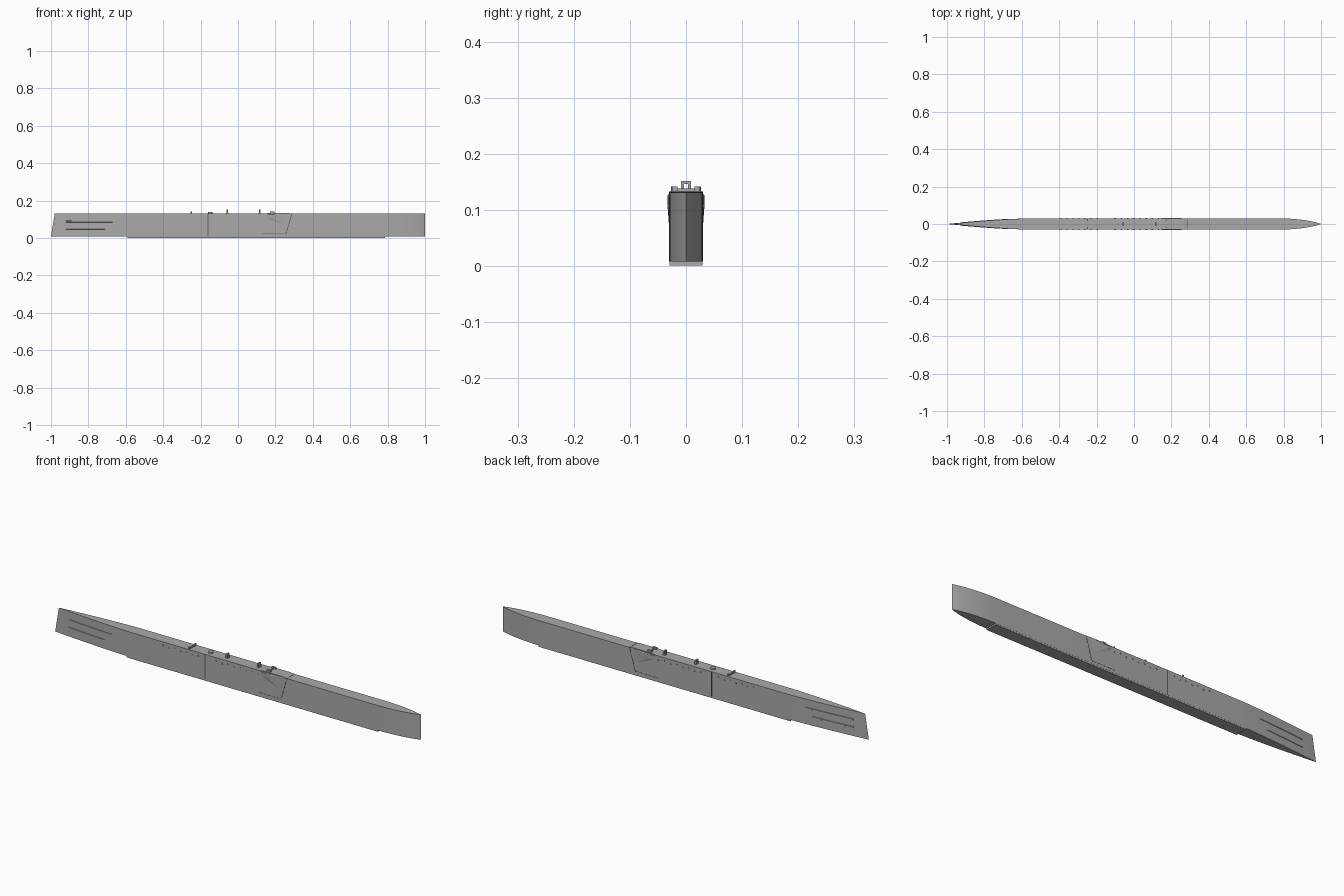
import bpy, bmesh, math
from mathutils import Vector, Matrix

if "Cube" in bpy.data.objects:
    bpy.data.objects.remove(bpy.data.objects["Cube"])

def mat(name, v):
    m = bpy.data.materials.new(name)
    m.diffuse_color = (v, v, v, 1)
    m.use_nodes = True
    m.node_tree.nodes["Principled BSDF"].inputs["Base Color"].default_value = m.diffuse_color
    return m

GREY = mat("pylon grey", 0.40)
DARK = mat("seam dark grey", 0.12)

def finish(name, bm, m, smooth=False):
    bmesh.ops.recalc_face_normals(bm, faces=bm.faces)
    me = bpy.data.meshes.new(name)
    bm.to_mesh(me)
    bm.free()
    me.materials.append(m)
    ob = bpy.data.objects.new(name, me)
    bpy.context.collection.objects.link(ob)
    if smooth:
        bpy.ops.object.select_all(action='DESELECT')
        ob.select_set(True)
        bpy.context.view_layer.objects.active = ob
        bpy.ops.object.shade_smooth_by_angle(angle=math.radians(30))
    return ob

def add_box(bm, x0, x1, y0, y1, z0, z1):
    c = Vector(((x0 + x1) / 2, (y0 + y1) / 2, (z0 + z1) / 2))
    bmesh.ops.create_cube(bm, size=1, matrix=Matrix.Translation(c) @
                          Matrix.Diagonal((x1 - x0, y1 - y0, z1 - z0, 1)))

def add_cyl(bm, c, r, h, axis='Z', seg=10):
    rot = {'Z': Matrix(), 'Y': Matrix.Rotation(math.pi / 2, 4, 'X'),
           'X': Matrix.Rotation(math.pi / 2, 4, 'Y')}[axis]
    bmesh.ops.create_cone(bm, cap_ends=True, segments=seg, radius1=r, radius2=r,
                          depth=h, matrix=Matrix.Translation(c) @ rot)

def add_hull(bm, pts):
    vs = [bm.verts.new(p) for p in pts]
    bmesh.ops.convex_hull(bm, input=vs)

W = 0.030

def half_width(x):
    if x > 0.78:
        return W * max(0, 1 - ((x - 0.78) / 0.22) ** 2) ** 0.85
    if x < -0.55:
        return W * (1 - ((-0.55 - x) / 0.45) ** 1.5)
    return W

# Main body: plan outline extruded upward, with a raked tail edge
xs = [-1 + 0.45 * i / 12 for i in range(13)] + [0.78 + 0.22 * math.sin(i / 14 * math.pi / 2) for i in range(15)]
outline = [(x, -half_width(x)) for x in xs] + [(x, half_width(x)) for x in reversed(xs[1:-1])]
bm = bmesh.new()
rake = lambda x: x + 0.02 * max(0, min(1, (-0.55 - x) / 0.45))
low = [bm.verts.new((x, y, 0.008)) for x, y in outline]
top = [bm.verts.new((rake(x), y, 0.131)) for x, y in outline]
n = len(outline)
for i in range(n):
    j = (i + 1) % n
    bm.faces.new((low[i], low[j], top[j], top[i]))
bm.faces.new(top)
bm.faces.new(low[::-1])
finish("pylon_body", bm, GREY, True)

# Keel plate under the body
bm = bmesh.new()
add_box(bm, -0.59, 0.785, -0.0295, 0.0295, 0.001, 0.0085)
finish("keel_plate", bm, GREY)

# Bulged side fairings and their raised top cap
bm = bmesh.new()
for s in (-1, 1):
    add_hull(bm, [(0.13, s * 0.029, 0.131), (0.15, s * 0.029, 0.103), (0.27, s * 0.029, 0.055),
                  (0.29, s * 0.029, 0.131), (0.17, s * 0.033, 0.126), (0.18, s * 0.033, 0.108),
                  (0.22, s * 0.0325, 0.126)])
add_hull(bm, [(x, y, z) for x, z in ((0.13, 0.13), (0.17, 0.134), (0.27, 0.134), (0.29, 0.13))
              for y in (-0.029, 0.029)])
finish("side_fairings", bm, GREY)

# Panel seams around the body
bm = bmesh.new()
for s in (-1, 1):
    y0, y1 = sorted((s * 0.029, s * 0.0304))
    add_box(bm, -0.162, -0.157, y0, y1, 0.009, 0.131)
    add_hull(bm, [(x + d, y, z) for x, z in ((0.286, 0.131), (0.255, 0.022))
                  for d in (0, 0.004) for y in (y0, y1)])
    add_box(bm, 0.13, 0.257, y0, y1, 0.0205, 0.023)
add_box(bm, 0.286, 0.290, -0.03, 0.03, 0.13, 0.1316)
finish("panel_seams", bm, DARK)

# Tail side ribs following the taper
bm = bmesh.new()
for s in (-1, 1):
    for x0, x1, z in ((-0.92, -0.67, 0.088), (-0.92, -0.71, 0.050)):
        for i in range(6):
            a, b = (x0 + (x1 - x0) * k / 6 for k in (i, i + 1))
            add_hull(bm, [(x, s * (half_width(x) + d), z + e) for x in (a, b)
                          for d, e in ((-0.002, -0.005), (-0.002, 0.005), (0.0015, -0.003), (0.0015, 0.003))])
finish("tail_ribs", bm, GREY)

# Side fasteners
bm = bmesh.new()
for s in (-1, 1):
    for i in range(7):
        add_cyl(bm, (-0.39 + i * 0.032, s * 0.030, 0.115 - 0.006 * (i % 2)), 0.0035, 0.005, 'Y', 8)
    for i in range(9):
        add_cyl(bm, (-0.10 + i * 0.033, s * 0.030, 0.115 - 0.006 * (i % 2)), 0.0035, 0.005, 'Y', 8)
finish("side_fasteners", bm, GREY)

# Suspension lugs: two posts with a crossbar forming an eye
bm = bmesh.new()
for x in (-0.057, 0.115):
    for y in (-0.0065, 0.0065):
        add_box(bm, x - 0.004, x + 0.004, y - 0.0025, y + 0.0025, 0.13, 0.151)
    add_box(bm, x - 0.004, x + 0.004, -0.009, 0.009, 0.146, 0.152)
    add_box(bm, x - 0.006, x + 0.006, -0.009, 0.009, 0.13, 0.135)
finish("suspension_lugs", bm, GREY)

# Crossbars with sway pads
bm = bmesh.new()
add_box(bm, -0.252, -0.246, -0.025, 0.025, 0.13, 0.138)
for s in (-1, 1):
    add_cyl(bm, (-0.249, s * 0.023, 0.136), 0.004, 0.012)
    add_box(bm, 0.172, 0.194, s * 0.02 - 0.0045, s * 0.02 + 0.0045, 0.13, 0.142)
add_box(bm, 0.180, 0.186, -0.02, 0.02, 0.132, 0.138)
finish("sway_crossbars", bm, GREY)

# Round connector on top
bm = bmesh.new()
add_cyl(bm, (-0.148, 0, 0.134), 0.012, 0.008, 'Z', 16)
finish("top_connector", bm, GREY, True)
